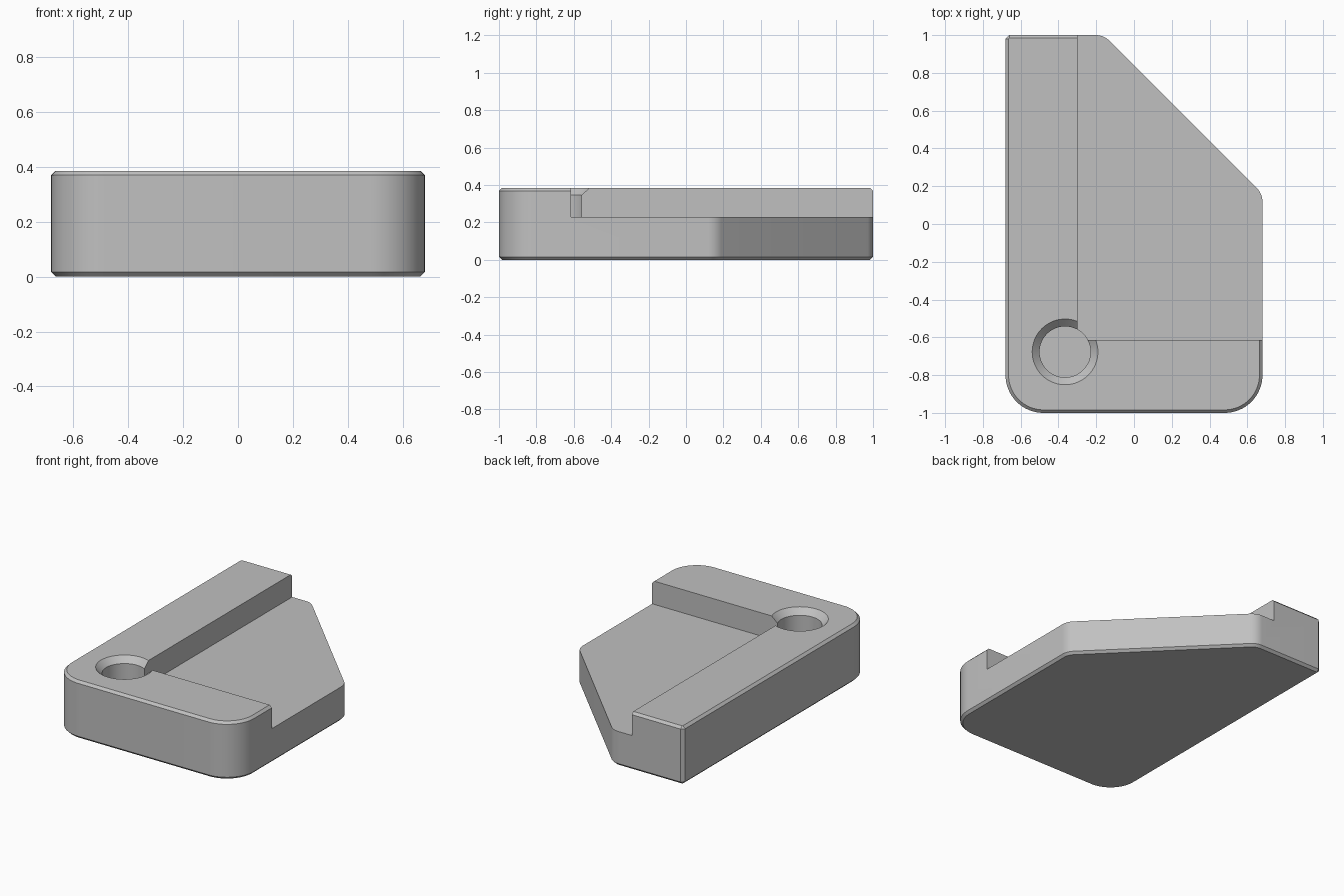
import bpy, bmesh, math
from mathutils import Vector

if "Cube" in bpy.data.objects:
    bpy.data.objects.remove(bpy.data.objects["Cube"])

HEIGHT, FLOOR, EDGE = 0.385, 0.23, 0.016
HOLE_X, HOLE_Y = -0.365, -0.677

grey = bpy.data.materials.new("plain grey")
grey.use_nodes = True
colour = (0.53, 0.53, 0.53, 1)
grey.diffuse_color = colour
grey.node_tree.nodes["Principled BSDF"].inputs["Base Color"].default_value = colour

# Plan corners, counter-clockwise: x, y, fillet radius, segments
CORNERS = [(-0.68, -1, 0.2, 16), (0.68, -1, 0.2, 16), (0.68, 0.16, 0.1, 8),
           (-0.16, 1, 0.1, 8), (-0.68, 1, 0.02, 1)]


def outline(inset):
    """Rounded plan outline, moved inward by inset."""
    points = []
    for i, (x, y, radius, steps) in enumerate(CORNERS):
        here = Vector((x, y))
        before = (here - Vector(CORNERS[i - 1][:2])).normalized()
        after = (Vector(CORNERS[(i + 1) % len(CORNERS)][:2]) - here).normalized()
        turn = before.angle(after)
        centre = here + (after - before).normalized() * radius / math.cos(turn / 2)
        start = math.atan2(-before.x, before.y)
        for s in range(steps + 1):
            a = start + turn * s / steps
            points.append(centre + Vector((math.cos(a), math.sin(a))) * (radius - inset))
    return points


def circle(radius, steps=64):
    return [Vector((HOLE_X + radius * math.cos(math.tau * s / steps),
                    HOLE_Y + radius * math.sin(math.tau * s / steps))) for s in range(steps)]


def loft(name, layers):
    """Closed solid through stacked (outline, height) layers."""
    bm = bmesh.new()
    rings = [[bm.verts.new((p.x, p.y, z)) for p in points] for points, z in layers]
    bm.faces.new(rings[0][::-1])
    bm.faces.new(rings[-1])
    for low, high in zip(rings, rings[1:]):
        for i in range(len(low)):
            j = (i + 1) % len(low)
            bm.faces.new((low[i], low[j], high[j], high[i]))
    bmesh.ops.recalc_face_normals(bm, faces=bm.faces)
    mesh = bpy.data.meshes.new(name)
    bm.to_mesh(mesh)
    bm.free()
    mesh.materials.append(grey)
    obj = bpy.data.objects.new(name, mesh)
    bpy.context.collection.objects.link(obj)
    return obj


# Block with chamfered rims
block = loft("corner_jig_block", [(outline(EDGE), 0), (outline(0), EDGE),
                                  (outline(0), HEIGHT - EDGE), (outline(EDGE), HEIGHT)])

# Open pocket that leaves the two fences
pocket_plan = [Vector(p) for p in ((-0.3, -0.615), (1, -0.615), (1, 1.3), (-0.3, 1.3))]
pocket = loft("pocket_cutter", [(pocket_plan, FLOOR), (pocket_plan, 0.6)])

# Countersunk relief hole in the inside corner
hole = loft("hole_cutter", [(circle(0.135), 0.1), (circle(0.135), 0.346),
                            (circle(0.174), HEIGHT), (circle(0.174), 0.5)])

for cutter in (pocket, hole):
    cutter.hide_render = True
    cut = block.modifiers.new(cutter.name, "BOOLEAN")
    cut.operation = "DIFFERENCE"
    cut.solver = "EXACT"
    cut.object = cutter

# Bake the cuts and drop the cutters
bpy.context.view_layer.update()
baked = bpy.data.meshes.new_from_object(block.evaluated_get(bpy.context.evaluated_depsgraph_get()))
block.modifiers.clear()
block.data = baked
for cutter in (pocket, hole):
    bpy.data.objects.remove(cutter)

bpy.ops.object.select_all(action="DESELECT")
block.select_set(True)
bpy.context.view_layer.objects.active = block
bpy.ops.object.shade_smooth_by_angle(angle=math.radians(25))
